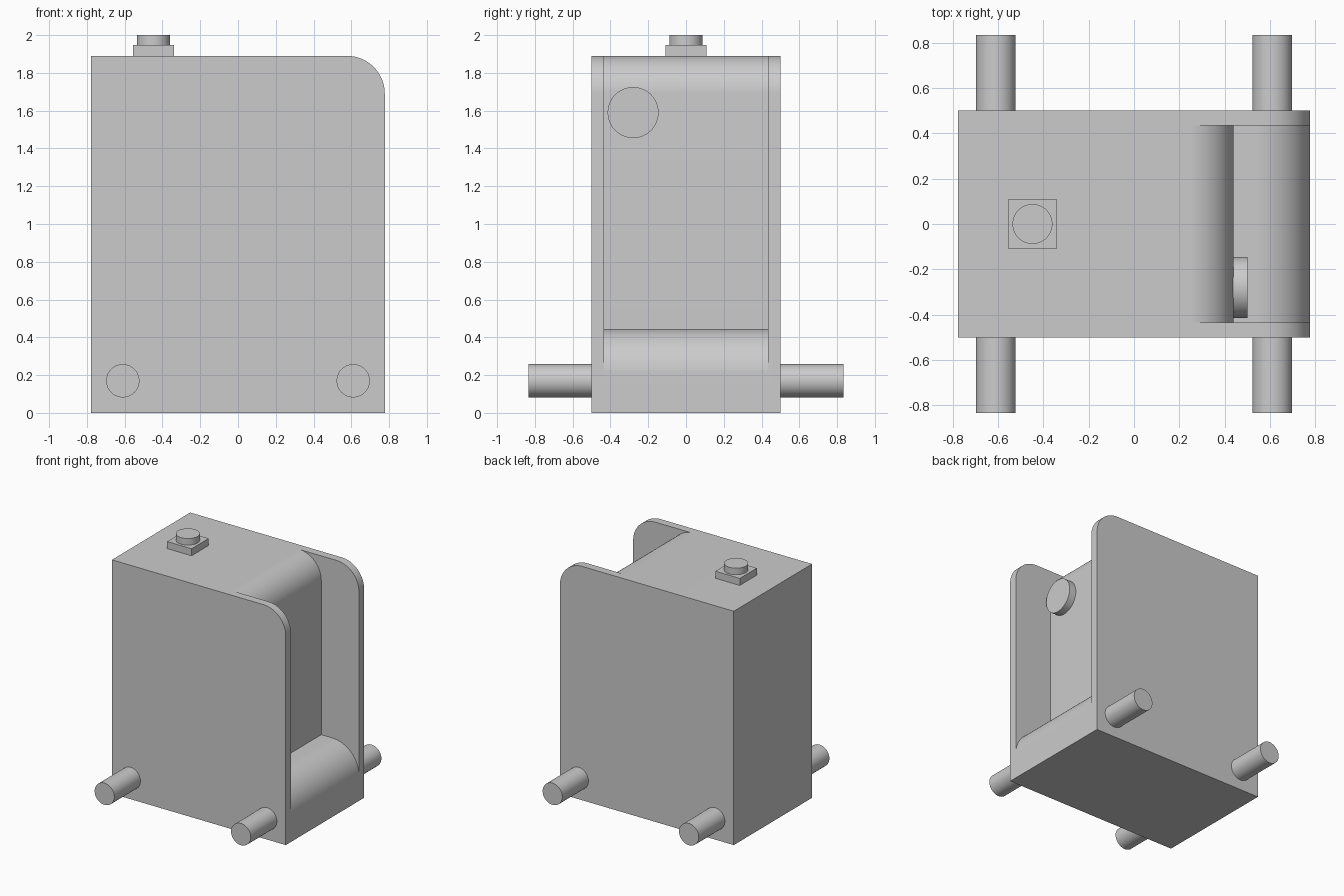
import bpy
import bmesh
from math import cos, sin, pi, radians

default = bpy.data.objects.get("Cube")
if default:
    bpy.data.objects.remove(default, do_unlink=True)

grey = bpy.data.materials.new("light grey")
grey.use_nodes = True
color = (0.6, 0.6, 0.6, 1)
grey.diffuse_color = color
grey.node_tree.nodes["Principled BSDF"].inputs["Base Color"].default_value = color

HALF_X, HALF_Y, TOP = 0.777, 0.5, 1.89
SLOT_Y = 0.435        # inner side of the two cheek plates
WALL_X, FLOOR_Z = 0.44, 0.445
EPS = 0.0005          # lets the slot cut cleanly through the outer faces


def round_corner(x, z, r, steps=16):
    """Points of a convex upper corner, from its top to its outer side."""
    return [(x - r + r * sin(pi / 2 * i / steps), z - r + r * cos(pi / 2 * i / steps))
            for i in range(steps + 1)]


def extrude_profile(name, points, half_y):
    """Solid with an xz profile, centred on y = 0."""
    bm = bmesh.new()
    face = bm.faces.new([bm.verts.new((x, -half_y, z)) for x, z in points])
    new = bmesh.ops.extrude_face_region(bm, geom=[face])["geom"]
    verts = [v for v in new if isinstance(v, bmesh.types.BMVert)]
    bmesh.ops.translate(bm, verts=verts, vec=(0, 2 * half_y, 0))
    bmesh.ops.recalc_face_normals(bm, faces=bm.faces)
    mesh = bpy.data.meshes.new(name)
    bm.to_mesh(mesh)
    bm.free()
    mesh.materials.append(grey)
    obj = bpy.data.objects.new(name, mesh)
    bpy.context.collection.objects.link(obj)
    return obj


def smooth(obj):
    bpy.ops.object.select_all(action="DESELECT")
    obj.select_set(True)
    bpy.context.view_layer.objects.active = obj
    bpy.ops.object.shade_smooth_by_angle(angle=radians(30))


def cylinder(name, location, radius, depth, rotation=(0, 0, 0)):
    bpy.ops.mesh.primitive_cylinder_add(vertices=48, radius=radius, depth=depth,
                                        location=location, rotation=rotation)
    obj = bpy.context.object
    obj.name = name
    obj.data.materials.append(grey)
    smooth(obj)


# Body with one rounded upper corner
body = extrude_profile(
    "body",
    [(-HALF_X, 0), (-HALF_X, TOP)] + round_corner(HALF_X, TOP, 0.2) + [(HALF_X, 0)],
    HALF_Y)

# Slot between the cheeks, with rounded upper and lower lips
lower_lip = round_corner(HALF_X + EPS, FLOOR_Z, 0.24)
slot = extrude_profile(
    "slot_cutter",
    round_corner(WALL_X, TOP + EPS, 0.2) + [(WALL_X, FLOOR_Z)] + lower_lip
    + [(1, lower_lip[-1][1]), (1, 2.2), (WALL_X - 0.2, 2.2)],
    SLOT_Y)
slot.hide_render = True

cut = body.modifiers.new("slot", "BOOLEAN")
cut.operation = "DIFFERENCE"
cut.solver = "EXACT"
cut.object = slot
bpy.context.view_layer.objects.active = body
bpy.ops.object.modifier_apply(modifier=cut.name)
bpy.data.objects.remove(slot, do_unlink=True)
smooth(body)

# Four side pegs
for end, x in (("right", -0.61), ("left", 0.61)):
    for side, s in (("front", -1), ("back", 1)):
        cylinder(f"{side}_{end}_peg", (x, s * 0.657, 0.17), 0.088, 0.354, (pi / 2, 0, 0))

# Disc on the slot wall
cylinder("wall_disc", (0.46, -0.28, 1.59), 0.135, 0.08, (0, pi / 2, 0))

# Square base and round button on the top
bpy.ops.mesh.primitive_cube_add(size=1, location=(-0.448, 0, 1.912))
base = bpy.context.object
base.name = "button_base"
base.scale = (0.218, 0.218, 0.07)
base.data.materials.append(grey)
cylinder("button", (-0.448, 0, 1.965), 0.088, 0.07)
